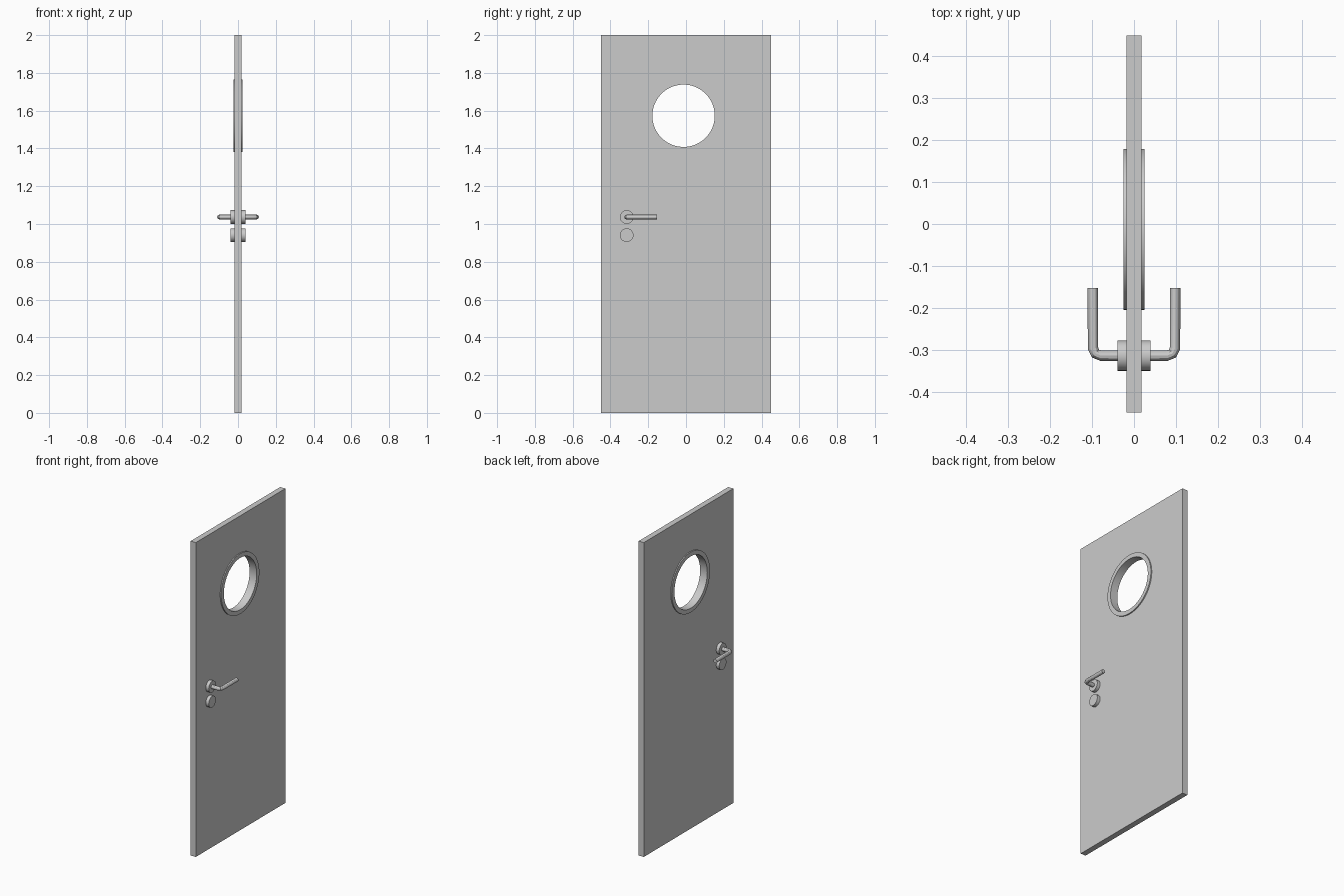
import bpy, bmesh
from math import radians, pi, sin, cos
from mathutils import Matrix, Vector

cube = bpy.data.objects.get("Cube")
if cube:
    bpy.data.objects.remove(cube, do_unlink=True)

grey = bpy.data.materials.new("plain_grey")
grey.use_nodes = True
COLOUR = (0.6, 0.6, 0.6, 1)
grey.diffuse_color = COLOUR
grey.node_tree.nodes["Principled BSDF"].inputs["Base Color"].default_value = COLOUR

HALF = 0.018                        # half the door thickness
WINDOW = Vector((0, -0.013, 1.573))
HOLE_R, RING_R = 0.165, 0.192
LOCK_Y, LEVER_Z, KEY_Z = -0.314, 1.037, 0.941


def finish(name, bm, smooth=True):
    bmesh.ops.recalc_face_normals(bm, faces=bm.faces)
    mesh = bpy.data.meshes.new(name)
    bm.to_mesh(mesh)
    bm.free()
    mesh.materials.append(grey)
    obj = bpy.data.objects.new(name, mesh)
    bpy.context.collection.objects.link(obj)
    if smooth:
        bpy.ops.object.select_all(action='DESELECT')
        obj.select_set(True)
        bpy.context.view_layer.objects.active = obj
        bpy.ops.object.shade_smooth_by_angle(angle=radians(30))
    return obj


def disc(name, centre, radius, x0, x1, sides=32):
    """Closed cylinder lying along x."""
    bm = bmesh.new()
    place = Matrix.Translation(centre + Vector(((x0 + x1) / 2, 0, 0)))
    bmesh.ops.create_cone(bm, cap_ends=True, segments=sides, radius1=radius,
                          radius2=radius, depth=abs(x1 - x0),
                          matrix=place @ Matrix.Rotation(pi / 2, 4, 'Y'))
    return finish(name, bm)


def ring(name, centre, inner, outer, x0, x1, sides=64):
    """Square-section ring around the x axis."""
    bm = bmesh.new()
    profile = ((inner, x0), (outer, x0), (outer, x1), (inner, x1))
    loops = []
    for i in range(sides):
        a = 2 * pi * i / sides
        loops.append([bm.verts.new(centre + Vector((x, r * cos(a), r * sin(a))))
                      for r, x in profile])
    for i in range(sides):
        a, b = loops[i], loops[(i + 1) % sides]
        for j in range(4):
            k = (j + 1) % 4
            bm.faces.new((a[j], a[k], b[k], b[j]))
    return finish(name, bm)


# Door leaf with a round opening
bm = bmesh.new()
bmesh.ops.create_cube(bm, size=1, matrix=Matrix.Translation((0, 0, 1))
                      @ Matrix.Diagonal((2 * HALF, 0.9, 2, 1)))
door = finish("door_leaf", bm, smooth=False)
cutter = disc("window_cutter", WINDOW, HOLE_R + 0.01, -0.1, 0.1, 64)
cutter.hide_render = True
cut = door.modifiers.new("window_opening", 'BOOLEAN')
cut.object = cutter
cut.solver = 'EXACT'
bpy.ops.object.select_all(action='DESELECT')
door.select_set(True)
bpy.context.view_layer.objects.active = door
bpy.ops.object.modifier_apply(modifier=cut.name)
bpy.data.objects.remove(cutter, do_unlink=True)

# Round window frame, lining the opening and standing proud of both faces
ring("window_frame", WINDOW, HOLE_R, RING_R, -0.025, 0.025)


def lever(name, side):
    """Bent round bar: stem out of the door, then a grip along y."""
    path = [(HALF, LOCK_Y), (0.078, LOCK_Y), (0.092, -0.309),
            (0.098, -0.296), (0.098, -0.153)]
    curve = bpy.data.curves.new(name, 'CURVE')
    curve.dimensions = '3D'
    curve.bevel_depth = 0.0125
    curve.bevel_resolution = 4
    curve.use_fill_caps = True
    spline = curve.splines.new('POLY')
    spline.points.add(len(path) - 1)
    for point, (x, y) in zip(spline.points, path):
        point.co = (side * x, y, LEVER_Z, 1)
    temp = bpy.data.objects.new(name, curve)
    bpy.context.collection.objects.link(temp)
    bpy.context.view_layer.update()
    bm = bmesh.new()
    bm.from_mesh(temp.to_mesh())
    temp.to_mesh_clear()
    bpy.data.objects.remove(temp, do_unlink=True)
    bmesh.ops.remove_doubles(bm, verts=bm.verts, dist=0.0001)
    return finish(name, bm)


# Handle and lock fittings on both faces
for word, side in (("left", 1), ("right", -1)):
    for part, z in (("handle_rosette", LEVER_Z), ("lock_rosette", KEY_Z)):
        disc(f"{word}_{part}", Vector((0, LOCK_Y, z)), 0.036,
             side * HALF, side * 0.039)
    lever(f"{word}_lever", side)
